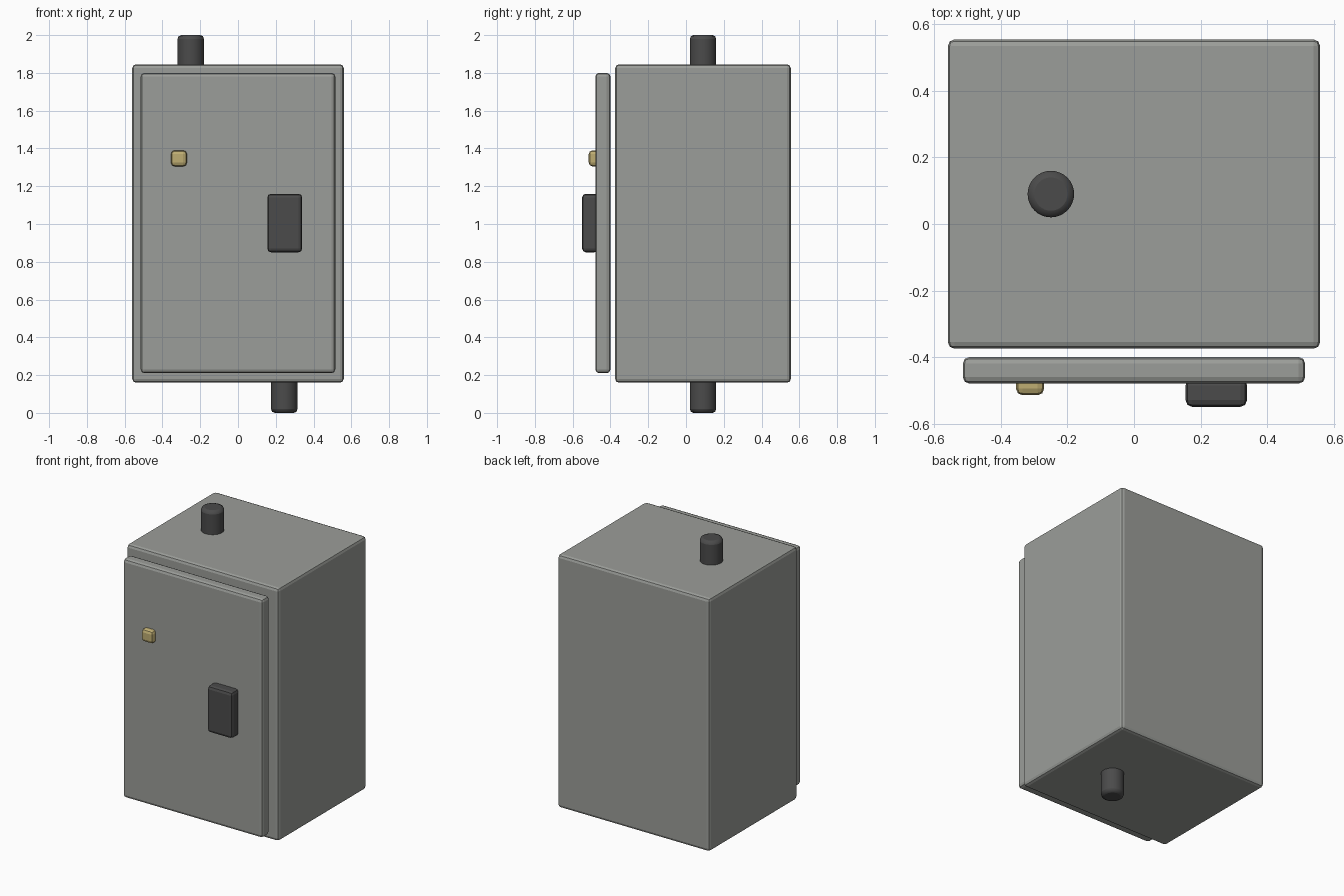
import bpy
from mathutils import Vector

cube = bpy.data.objects.get("Cube")
if cube:
    bpy.data.objects.remove(cube, do_unlink=True)


def make_material(name, rgb):
    mat = bpy.data.materials.new(name)
    mat.use_nodes = True
    color = (*rgb, 1)
    mat.diffuse_color = color
    mat.node_tree.nodes["Principled BSDF"].inputs["Base Color"].default_value = color
    return mat


grey = make_material("cabinet grey", (0.33, 0.34, 0.32))
black = make_material("dark plastic", (0.07, 0.07, 0.07))
brass = make_material("brass", (0.52, 0.42, 0.17))


def finish(name, mat, bevel, segments=2):
    """Name and colour the active object and round its edges."""
    obj = bpy.context.object
    obj.name = name
    obj.data.materials.append(mat)
    bpy.ops.object.transform_apply(location=False, rotation=False, scale=True)
    mod = obj.modifiers.new("rounded edges", "BEVEL")
    mod.width = bevel
    mod.segments = segments
    mod.limit_method = "ANGLE"
    return obj


def box(name, low, high, mat, bevel):
    low, high = Vector(low), Vector(high)
    bpy.ops.mesh.primitive_cube_add(size=1, location=(low + high) / 2)
    bpy.context.object.scale = high - low
    finish(name, mat, bevel)


def conduit(name, x, bottom, top):
    bpy.ops.mesh.primitive_cylinder_add(
        vertices=32, radius=0.07, depth=top - bottom,
        location=(x, 0.09, (bottom + top) / 2))
    finish(name, black, 0.02)
    bpy.ops.object.shade_smooth_by_angle()


# Cabinet body and the door standing just in front of it
box("cabinet_body", (-0.56, -0.375, 0.16), (0.56, 0.555, 1.845), grey, 0.02)
box("door", (-0.515, -0.48, 0.21), (0.515, -0.40, 1.80), grey, 0.02)

# Door fittings, sunk slightly into the door
box("handle", (0.155, -0.55, 0.85), (0.34, -0.465, 1.16), black, 0.02)
box("lock", (-0.355, -0.515, 1.305), (-0.27, -0.455, 1.39), brass, 0.02)

# Cable conduits through the roof and floor
conduit("top_conduit", -0.25, 1.70, 2.0)
conduit("bottom_conduit", 0.245, 0.0, 0.30)
